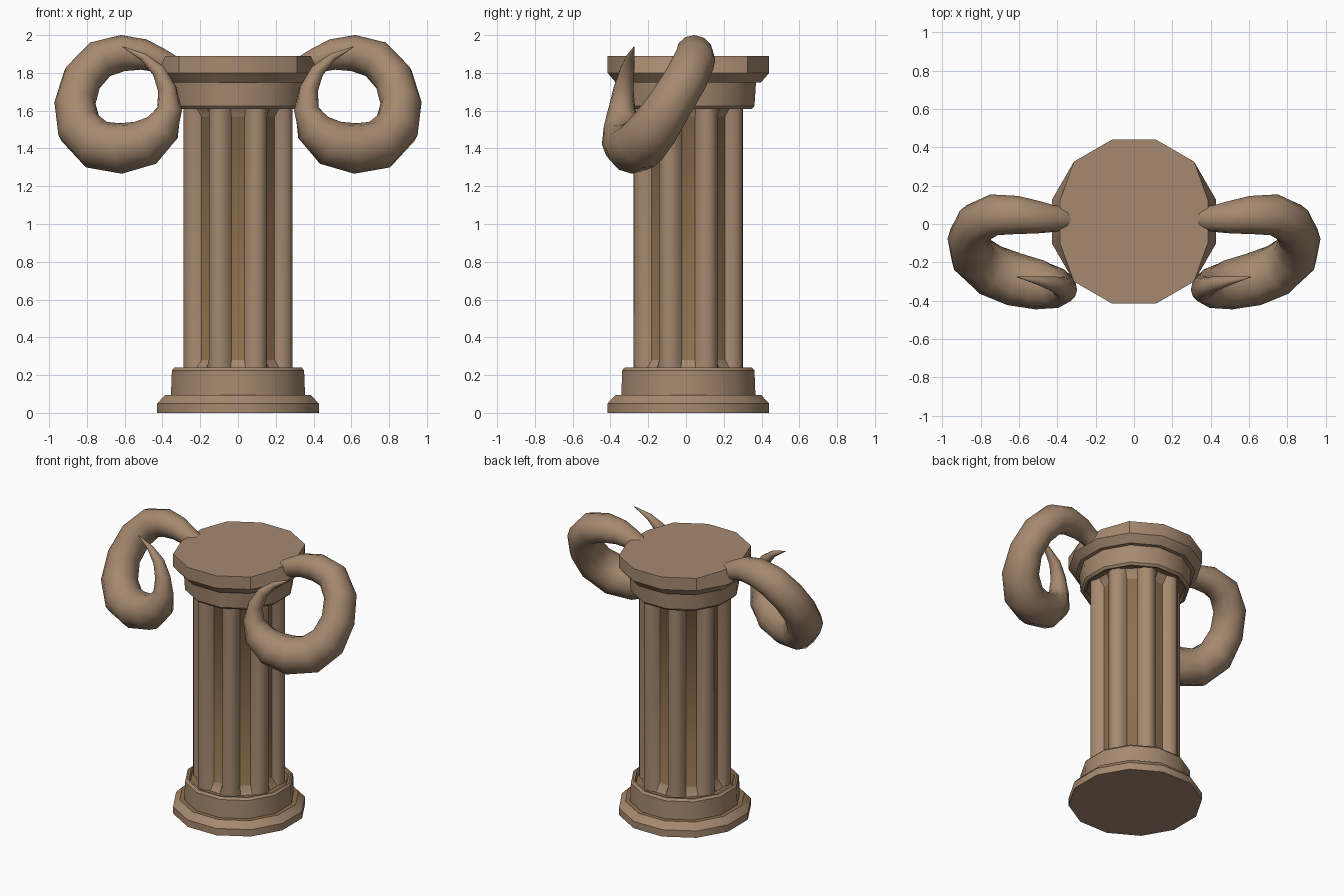
import bpy, bmesh
from math import radians, sin, cos, pi
from mathutils import Vector

if "Cube" in bpy.data.objects:
    bpy.data.objects.remove(bpy.data.objects["Cube"])

CY = 0.0125  # column centre in y


def material(name, rgb):
    m = bpy.data.materials.new(name)
    m.diffuse_color = (*rgb, 1)
    m.use_nodes = True
    m.node_tree.nodes["Principled BSDF"].inputs["Base Color"].default_value = m.diffuse_color
    return m


STONE = material("stone", (0.38, 0.25, 0.16))
GROOVE = material("groove_stone", (0.27, 0.16, 0.075))


def finish(name, bm, angle):
    bmesh.ops.recalc_face_normals(bm, faces=bm.faces)
    me = bpy.data.meshes.new(name)
    bm.to_mesh(me)
    bm.free()
    me.materials.append(STONE)
    me.materials.append(GROOVE)
    me.shade_smooth()
    me.set_sharp_from_angle(angle=radians(angle))
    ob = bpy.data.objects.new(name, me)
    bpy.context.collection.objects.link(ob)
    return ob


def loft(bm, rings, groove=lambda level, k: False):
    """Skin a stack of closed point rings and cap both ends."""
    loops = [[bm.verts.new(p) for p in ring] for ring in rings]
    n = len(loops[0])
    for i in range(len(loops) - 1):
        for k in range(n):
            j = (k + 1) % n
            f = bm.faces.new((loops[i][k], loops[i][j], loops[i + 1][j], loops[i + 1][k]))
            f.material_index = int(groove(i, k))
    bm.faces.new(loops[0][::-1])
    bm.faces.new(loops[-1])
    return loops


def ring12(apothem, z):
    r = apothem / cos(pi / 12)
    return [(r * cos(pi / 12 + k * pi / 6), CY + r * sin(pi / 12 + k * pi / 6), z) for k in range(12)]


# Stepped twelve-sided base
bm = bmesh.new()
base = [(.4275, 0), (.4275, .05), (.385, .095), (.355, .095), (.35, .225),
        (.337, .24), (.325, .24), (.315, .225), (.22, .225)]
loft(bm, [ring12(*p) for p in base], lambda i, k: i in (2, 6, 7))
finish("base", bm, 35)

# Capital with a flared slab; the slab's side rim is drawn in where the horns attach
bm = bmesh.new()
cap = [(.22, 1.625), (.315, 1.625), (.325, 1.61), (.337, 1.61), (.35, 1.625),
       (.358, 1.75), (.385, 1.75), (.4275, 1.80), (.4275, 1.89)]
loops = loft(bm, [ring12(*p) for p in cap], lambda i, k: i in (0, 1))
for v in loops[-1]:
    if abs(v.co.x) > 0.42:
        v.co.x *= 0.9
finish("capital", bm, 35)

# Fluted shaft: eight rounded ribs with flat-bottomed flutes between
SECTOR = [(-8.3, .242), (8.3, .242), (12, .284), (17, .303), (22.5, .31), (28, .303), (33, .284)]


def shaft_ring(z, floor):
    pts = []
    for s in range(8):
        for deg, r in SECTOR:
            a = radians(45 * s + deg)
            r = max(r, floor)
            pts.append((r * cos(a), CY + r * sin(a), z))
    return pts


bm = bmesh.new()
loft(bm, [shaft_ring(.22, .284), shaft_ring(.28, 0), shaft_ring(1.57, 0), shaft_ring(1.63, .284)],
     lambda i, k: i == 1 and k % 7 == 0)
finish("fluted_shaft", bm, 40)

# Curling horns: tapering sweep (x, y, z, radius), mirrored to the other side
PATH = [(.36, .03, 1.835, .062), (.42, .028, 1.868, .066), (.50, .035, 1.897, .08),
        (.61, .047, 1.905, .094), (.73, .048, 1.872, .102), (.825, .0, 1.77, .106),
        (.863, -.08, 1.64, .109), (.84, -.165, 1.51, .12), (.75, -.24, 1.42, .13),
        (.62, -.29, 1.40, .131), (.49, -.318, 1.43, .122), (.40, -.335, 1.51, .098),
        (.362, -.34, 1.61, .066), (.375, -.33, 1.715, .05), (.42, -.312, 1.81, .037),
        (.50, -.295, 1.883, .021), (.61, -.275, 1.938, .002)]
pts = [Vector(p[:3]) for p in PATH]
normal = Vector((0, .85, -.5)).normalized()
rings = []
for i, p in enumerate(pts):
    t = (pts[min(i + 1, len(pts) - 1)] - pts[max(i - 1, 0)]).normalized()
    side = t.cross(normal).normalized()
    b = side.cross(t)
    r = PATH[i][3]
    rings.append([p + r * (side * cos(a) + b * sin(a) * 1.08)
                  for a in (2 * pi * k / 12 for k in range(12))])
bm = bmesh.new()
loft(bm, rings)
horns = finish("curled_horns", bm, 60)
horns.modifiers.new("mirror", 'MIRROR').use_mirror_merge = False
